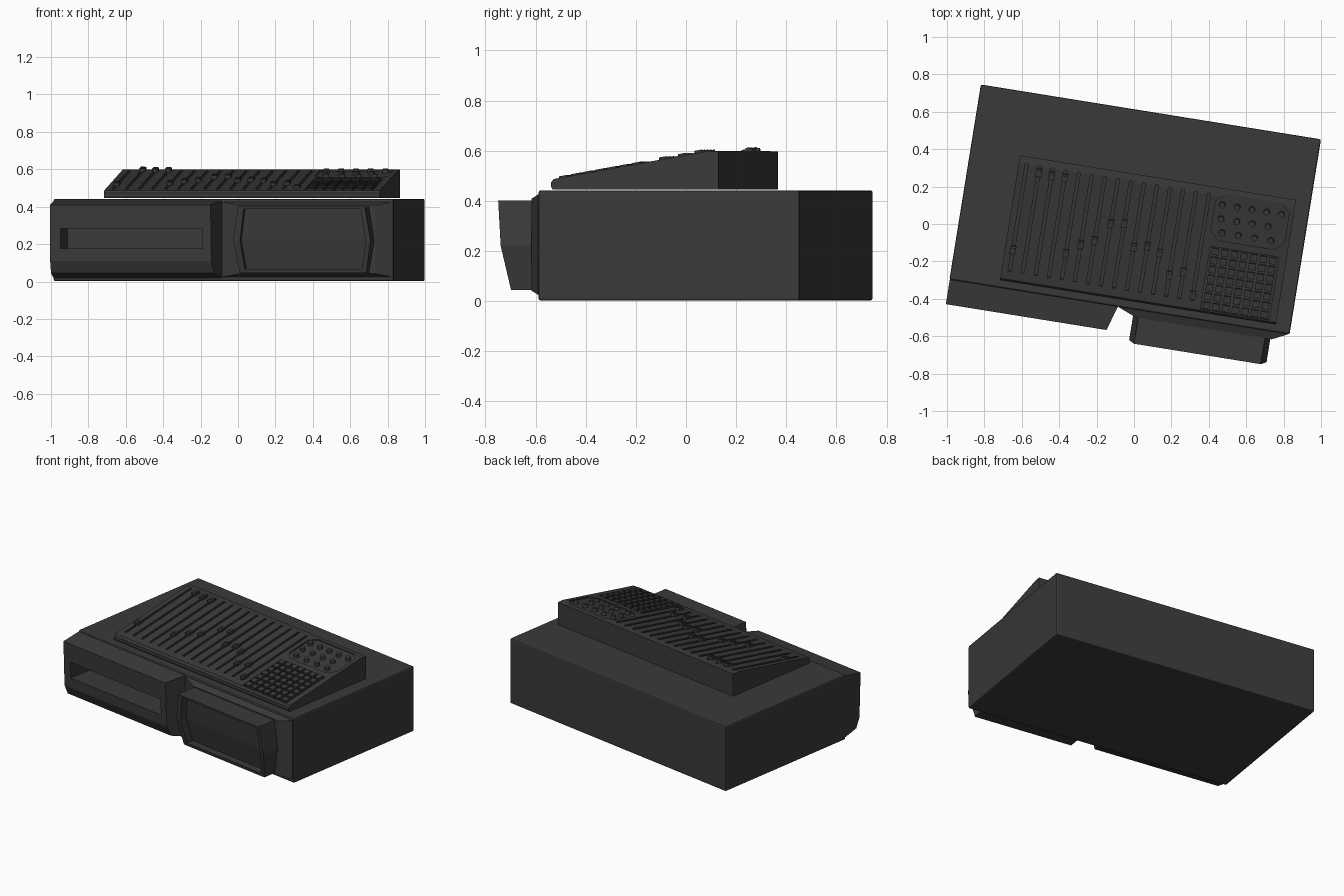
import bpy, bmesh, math
from mathutils import Matrix, Vector

if "Cube" in bpy.data.objects:
    bpy.data.objects.remove(bpy.data.objects["Cube"])

TURN = Matrix.Rotation(math.radians(-9.15), 4, 'Z')   # whole model sits slightly turned
MAT = bpy.data.materials.new("dark_plastic")
MAT.diffuse_color = (0.042, 0.042, 0.042, 1)
MAT.use_nodes = True
MAT.node_tree.nodes["Principled BSDF"].inputs["Base Color"].default_value = MAT.diffuse_color


def loft(bm, rings):
    """Skin matching point rings and close both ends."""
    vs = [[bm.verts.new(p) for p in r] for r in rings]
    n = len(vs[0])
    for a, b in zip(vs, vs[1:]):
        for i in range(n):
            j = (i + 1) % n
            bm.faces.new((a[i], a[j], b[j], b[i]))
    for r in (vs[0], vs[-1]):
        if n == 6:   # creased hexagon end
            bm.faces.new((r[0], r[1], r[4], r[5]))
            bm.faces.new((r[1], r[2], r[3], r[4]))
        else:
            bm.faces.new(r)


def box(bm, centre, size, tilt=0):
    m = Matrix.Translation(centre) @ Matrix.Rotation(tilt, 4, 'X') @ Matrix.Diagonal((*size, 1))
    bmesh.ops.create_cube(bm, size=1, matrix=m)


def finish(bm, name, bevel=0):
    bmesh.ops.recalc_face_normals(bm, faces=bm.faces)
    if bevel:
        bmesh.ops.bevel(bm, geom=bm.edges[:], offset=bevel, segments=2, affect='EDGES', profile=0.5)
    bm.transform(TURN)
    me = bpy.data.meshes.new(name)
    bm.to_mesh(me)
    bm.free()
    me.materials.append(MAT)
    ob = bpy.data.objects.new(name, me)
    bpy.context.collection.objects.link(ob)
    return ob


def cut(cutter, *targets):
    """Subtract the cutter from each target, then drop it."""
    cutter.hide_render = True
    for ob in targets:
        mod = ob.modifiers.new("cut", 'BOOLEAN')
        mod.operation, mod.solver, mod.object = 'DIFFERENCE', 'EXACT', cutter
        dg = bpy.context.evaluated_depsgraph_get()
        me = bpy.data.meshes.new_from_object(ob.evaluated_get(dg))
        ob.modifiers.clear()
        ob.data = me
    bpy.data.objects.remove(cutter)


# Main cabinet
bm = bmesh.new()
box(bm, (-0.006, 0.078, 0.222), (1.842, 1.056, 0.44))
cabinet = finish(bm, "cabinet", 0.009)

# Left front drawer unit: side profile, right end tapered
prof = [(-0.44, 0.432), (-0.583, 0.41), (-0.573, 0.11), (-0.545, 0.045), (-0.44, 0.015)]
bm = bmesh.new()
loft(bm, [[(-0.925, v, z) for v, z in prof],
          [(-0.015 + (v + 0.45) * 0.3, v, z) for v, z in prof]])
drawer = finish(bm, "left_front_unit")
bm = bmesh.new()
box(bm, (-0.484, -0.53, 0.23), (0.768, 0.36, 0.107))
cut(finish(bm, "slot_cutter"), drawer, cabinet)


# Right front: sloped mounting plate
def rect(u0, u1, z0, z1, v):
    return [(u0, v, z0), (u1, v, z0), (u1, v, z1), (u0, v, z1)]


bm = bmesh.new()
loft(bm, [rect(-0.01, 0.905, 0.025, 0.425, -0.44), rect(-0.01, 0.905, 0.025, 0.425, -0.452),
          rect(0.09, 0.825, 0.042, 0.408, -0.492)])
finish(bm, "mounting_plate")


# Right front: six-sided monitor with recessed screen
def hexagon(l_end, l_mid, r_mid, r_end, z_top, z_low, v_top, v_mid, v_low):
    return [(l_end, v_top, z_top), (l_mid, v_mid, 0.22), (l_end, v_low, z_low),
            (r_end, v_low, z_low), (r_mid, v_mid, 0.22), (r_end, v_top, z_top)]


bm = bmesh.new()
outer = (0.102, 0.073, 0.817, 0.788, 0.402, 0.045)
loft(bm, [hexagon(*outer, -0.48, -0.48, -0.48), hexagon(*outer, -0.632, -0.617, -0.58)])
monitor = finish(bm, "monitor_housing")
bm = bmesh.new()
inner = (0.132, 0.11, 0.79, 0.766, 0.388, 0.066)
loft(bm, [hexagon(*inner, -0.7, -0.7, -0.7), hexagon(*inner, -0.58, -0.567, -0.535)])
cut(finish(bm, "screen_cutter"), monitor)

# Sloping control desk on top
V0, Z0, V1, Z1 = -0.40, 0.487, 0.22, 0.598
TILT = math.atan2(Z1 - Z0, V1 - V0)


def deck(u, v, lift=0.0):
    return Vector((u, v, Z0 + (v - V0) * math.tan(TILT) + lift))


prof = [(0.265, 0.446), (0.265, 0.597), (V1, Z1), (V0, Z0), (-0.41, 0.474), (-0.41, 0.456), (-0.405, 0.446)]
bm = bmesh.new()
loft(bm, [[(u, v, z) for v, z in prof] for u in (-0.66, 0.835)])
desk = finish(bm, "control_desk")

# Fader slots, knob tray and button tray, sunk into the desk
FADERS = [-0.239, 0.19, 0.184, 0.184, -0.214, -0.154, -0.121, -0.018,
          -0.006, -0.123, -0.106, -0.132, -0.24, -0.212, -0.325]
fader_u = [-0.617 + 0.0706 * i for i in range(15)]
bm = bmesh.new()
for u in fader_u:
    box(bm, deck(u, -0.065), (0.016, 0.59, 0.024), TILT)
c = 0.045
tray = [(0.412, -0.015 + c), (0.412 + c, -0.015), (0.81 - c, -0.015), (0.81, -0.015 + c),
        (0.81, 0.235 - c), (0.81 - c, 0.235), (0.412 + c, 0.235), (0.412, 0.235 - c)]
loft(bm, [[deck(u, v, h) for u, v in tray] for h in (-0.009, 0.05)])
box(bm, deck(0.608, -0.222), (0.372, 0.345, 0.018), TILT)
cut(finish(bm, "desk_cutter"), desk)

# Fader caps
bm = bmesh.new()
for u, v in zip(fader_u, FADERS):
    box(bm, deck(u, v, 0.004), (0.032, 0.042, 0.022), TILT)
    box(bm, deck(u, v, 0.016), (0.024, 0.014, 0.008), TILT)
finish(bm, "fader_caps")

# Round knobs in staggered rows
bm = bmesh.new()
for v, start, count, step in ((0.175, 0.45, 5, 0.08), (0.1, 0.455, 4, 0.085), (0.027, 0.472, 4, 0.088)):
    for i in range(count):
        m = Matrix.Translation(deck(start + i * step, v, 0.0)) @ Matrix.Rotation(TILT, 4, 'X')
        bmesh.ops.create_cone(bm, cap_ends=True, segments=12, radius1=0.018, radius2=0.016,
                              depth=0.024, matrix=m)
finish(bm, "round_knobs")

# Square button grid
bm = bmesh.new()
for i in range(7):
    for j in range(7):
        box(bm, deck(0.452 + i * 0.052, -0.368 + j * 0.0487, -0.002), (0.038, 0.036, 0.02), TILT)
finish(bm, "square_buttons")
